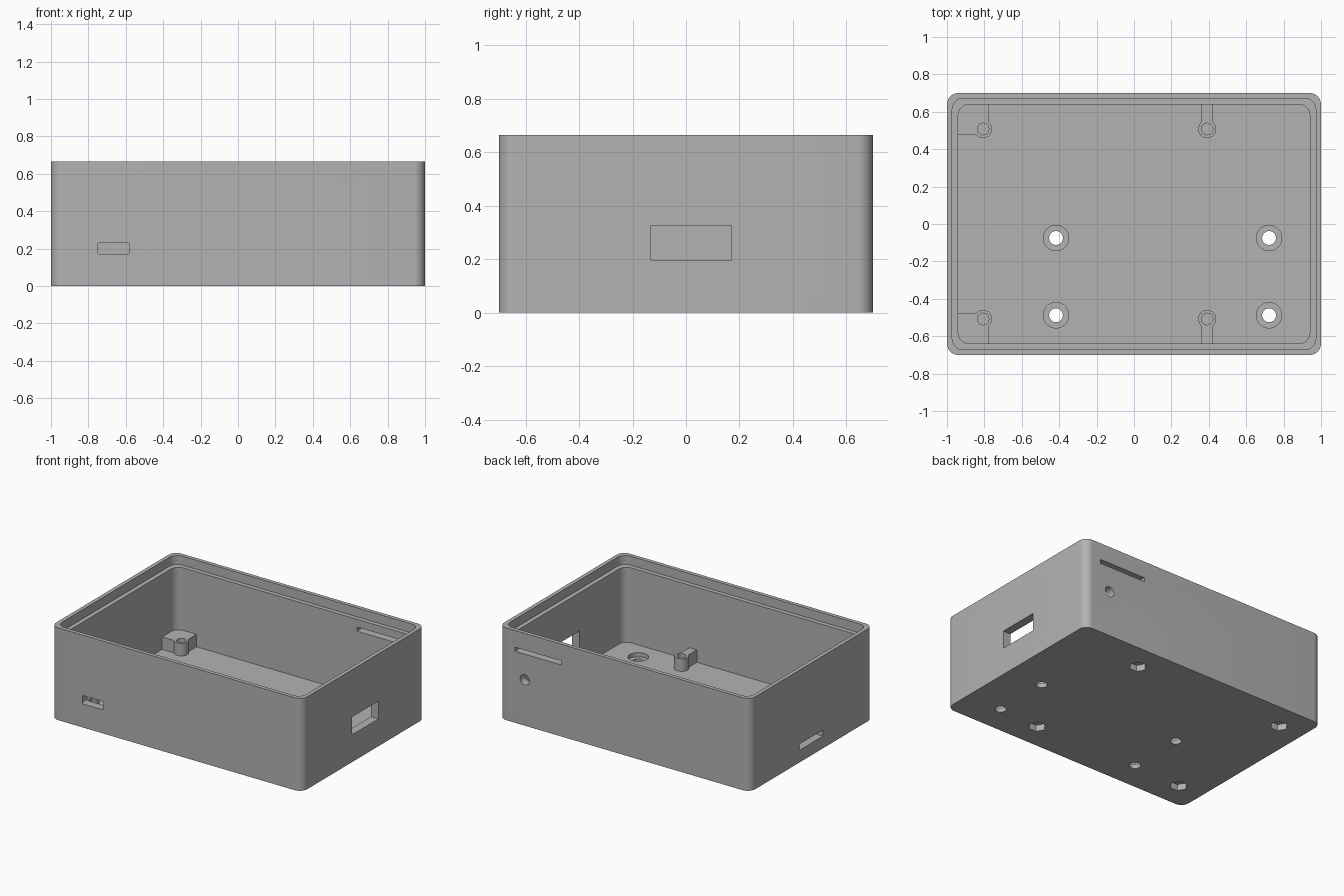
import bpy, bmesh
from math import sin, cos, pi, radians

if "Cube" in bpy.data.objects:
    bpy.data.objects.remove(bpy.data.objects["Cube"], do_unlink=True)

grey = bpy.data.materials.new("plain_grey")
grey.use_nodes = True
COLOUR = (0.448, 0.448, 0.448, 1)
grey.diffuse_color = COLOUR
grey.node_tree.nodes["Principled BSDF"].inputs["Base Color"].default_value = COLOUR

WIDTH, DEPTH, HEIGHT = 2.0, 1.4, 0.665
WALL, FLOOR, RADIUS = 0.06, 0.06, 0.06
POST_TOP = 0.15


def rounded_rect(u0, u1, v0, v1, r, steps=10):
    corners = [(u1 - r, v1 - r), (u0 + r, v1 - r), (u0 + r, v0 + r), (u1 - r, v0 + r)]
    return [(cu + r * cos((q + i / steps) * pi / 2), cv + r * sin((q + i / steps) * pi / 2))
            for q, (cu, cv) in enumerate(corners) for i in range(steps + 1)]


def rect(u0, u1, v0, v1):
    return [(u0, v0), (u1, v0), (u1, v1), (u0, v1)]


def circle(u, v, r, sides=40):
    return [(u + r * cos(2 * pi * i / sides), v + r * sin(2 * pi * i / sides))
            for i in range(sides)]


def prism(name, outline, w0, w1, axis="Z"):
    """Extrude an outline from w0 to w1 along an axis."""
    place = {"X": lambda u, v, w: (w, u, v),
             "Y": lambda u, v, w: (u, w, v),
             "Z": lambda u, v, w: (u, v, w)}[axis]
    bm = bmesh.new()
    low = [bm.verts.new(place(u, v, w0)) for u, v in outline]
    high = [bm.verts.new(place(u, v, w1)) for u, v in outline]
    bm.faces.new(low)
    bm.faces.new(high)
    for i in range(len(low)):
        j = (i + 1) % len(low)
        bm.faces.new((low[i], low[j], high[j], high[i]))
    bmesh.ops.recalc_face_normals(bm, faces=bm.faces)
    mesh = bpy.data.meshes.new(name)
    bm.to_mesh(mesh)
    bm.free()
    mesh.materials.append(grey)
    obj = bpy.data.objects.new(name, mesh)
    bpy.context.collection.objects.link(obj)
    return obj


def activate(obj):
    bpy.ops.object.select_all(action="DESELECT")
    obj.select_set(True)
    bpy.context.view_layer.objects.active = obj


def combine(target, tool, operation="DIFFERENCE"):
    """Apply a boolean and discard the tool."""
    activate(target)
    tool.hide_render = True
    mod = target.modifiers.new("boolean", "BOOLEAN")
    mod.object, mod.operation, mod.solver = tool, operation, "EXACT"
    bpy.ops.object.modifier_apply(modifier=mod.name)
    bpy.data.objects.remove(tool, do_unlink=True)


def inset_rect(d):
    return rounded_rect(d - WIDTH / 2, WIDTH / 2 - d, d - DEPTH / 2, DEPTH / 2 - d, RADIUS)


# Case shell with cavity and a stepped lip for the lid
case = prism("case_shell", inset_rect(0), 0, HEIGHT)
combine(case, prism("cavity", inset_rect(WALL), FLOOR, 1))
combine(case, prism("lid_step", inset_rect(0.028), HEIGHT - 0.065, 1))

# Openings through the walls
for cutter in (
    prism("front_port", rounded_rect(-0.75, -0.58, 0.17, 0.23, 0.01, 4), -0.8, -0.6, "Y"),
    prism("right_window", rect(-0.13, 0.17, 0.197, 0.325), 0.9, 1.1, "X"),
    prism("left_slot", rect(-0.13, 0.135, 0.088, 0.132), -1.1, -0.9, "X"),
    prism("back_slot", rect(0.5, 0.873, 0.515, 0.544), 0.6, 0.8, "Y"),
    prism("back_hole", circle(0.794, 0.33, 0.037), 0.6, 0.8, "Y"),
):
    combine(case, cutter)

# Counterbored screw holes in the floor
for x in (-0.417, 0.722):
    for y in (-0.075, -0.488):
        combine(case, prism("screw_hole", circle(x, y, 0.037), -0.1, 0.1))
        combine(case, prism("counterbore", circle(x, y, 0.068), FLOOR - 0.03, 0.1))

# Mounting posts tied to the walls, with hexagonal nut pockets underneath
posts = []
for side, label in ((1, "back"), (-1, "front")):
    y, wall_y = side * 0.508, side * 0.67
    for x, web, place in ((-0.807, (-0.97, -0.779, 0.479), "corner"),
                          (0.391, (0.362, 0.42, 0.508), "side")):
        base = FLOOR - 0.005
        post = prism(f"{label}_{place}_post", circle(x, y, 0.048), base, POST_TOP)
        v0, v1 = sorted((side * web[2], wall_y))
        combine(post, prism("web", rect(web[0], web[1], v0, v1), base, POST_TOP), "UNION")
        combine(post, prism("bore", circle(x, y, 0.031), 0, 0.3))
        combine(case, prism("nut_pocket", circle(x, y, 0.06, 6), -0.1, 0.045))
        posts.append(post)

# Smooth the round surfaces and keep the edges sharp
for obj in [case] + posts:
    activate(obj)
    bpy.ops.object.shade_smooth_by_angle(angle=radians(25))
